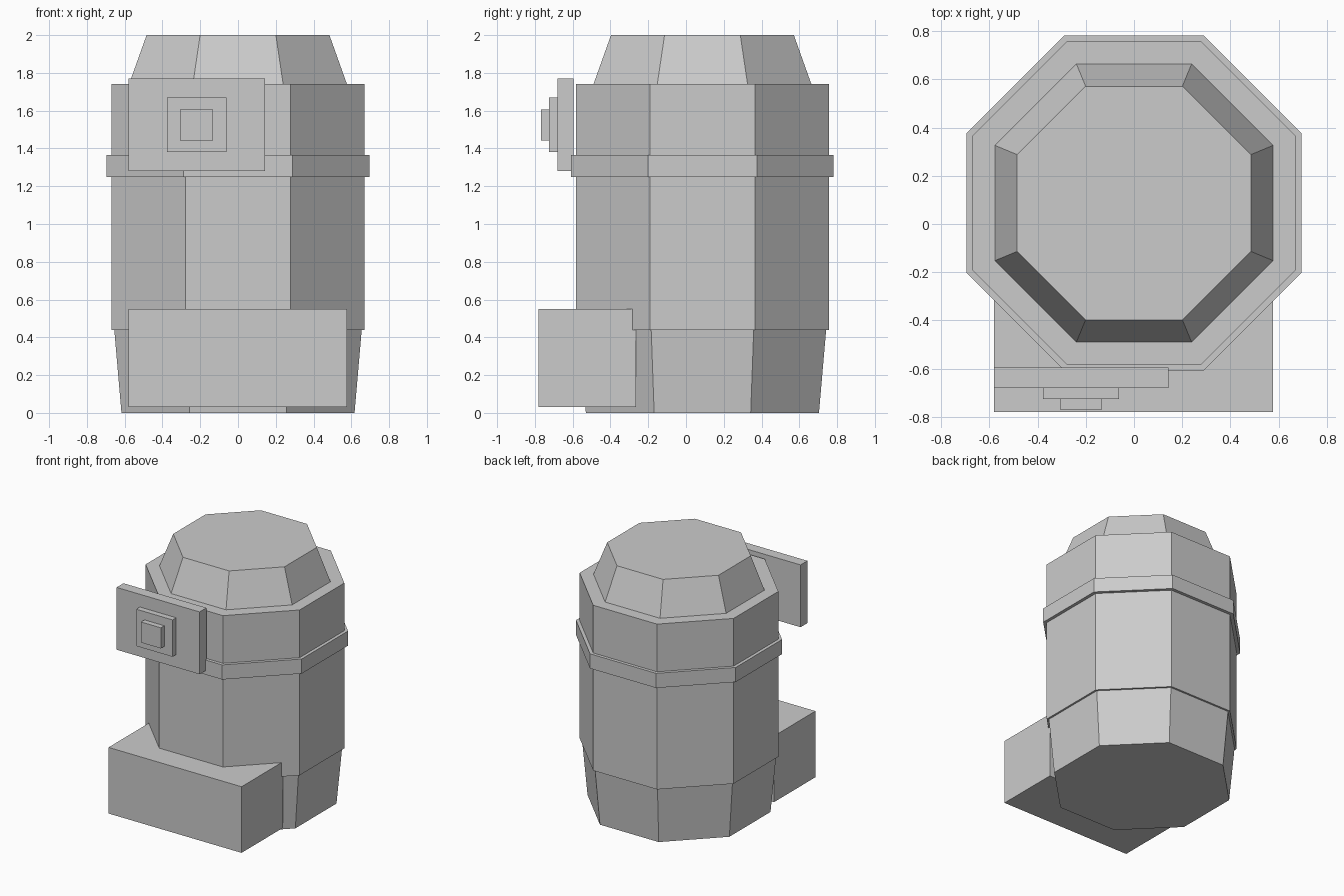
import bpy, bmesh, math

if "Cube" in bpy.data.objects:
    bpy.data.objects.remove(bpy.data.objects["Cube"])

grey = bpy.data.materials.new("plain_grey")
grey.diffuse_color = (0.6, 0.6, 0.6, 1)
grey.use_nodes = True
grey.node_tree.nodes["Principled BSDF"].inputs["Base Color"].default_value = grey.diffuse_color

CENTRE_Y = 0.087  # axis of the octagonal barrel


def finish(name, bm):
    bmesh.ops.recalc_face_normals(bm, faces=bm.faces)
    mesh = bpy.data.meshes.new(name)
    bm.to_mesh(mesh)
    bm.free()
    mesh.materials.append(grey)
    bpy.context.collection.objects.link(bpy.data.objects.new(name, mesh))


def octagon(name, flat_low, flat_high, z0, z1):
    """Tapered eight-sided prism, sized by centre-to-flat distance."""
    bm = bmesh.new()
    rings = []
    for flat, z in ((flat_low, z0), (flat_high, z1)):
        r = flat / math.cos(math.pi / 8)
        rings.append([bm.verts.new((r * math.cos(math.pi / 8 + i * math.pi / 4),
                                    CENTRE_Y + r * math.sin(math.pi / 8 + i * math.pi / 4), z))
                      for i in range(8)])
    for ring in rings:
        bm.faces.new(ring)
    low, high = rings
    for i in range(8):
        j = (i + 1) % 8
        bm.faces.new((low[i], low[j], high[j], high[i]))
    finish(name, bm)


def box(name, xs, ys, zs):
    bm = bmesh.new()
    bmesh.ops.create_cube(bm, size=1)
    for v in bm.verts:
        v.co = [lo + (c + 0.5) * (hi - lo) for c, (lo, hi) in zip(v.co, (xs, ys, zs))]
    finish(name, bm)


# Barrel: tapered foot, straight body, raised band, tapered lid
octagon("barrel_foot", 0.617, 0.655, 0.0, 0.44)
octagon("barrel_body", 0.67, 0.67, 0.44, 1.74)
octagon("barrel_band", 0.695, 0.695, 1.25, 1.365)
octagon("barrel_lid", 0.577, 0.484, 1.74, 2.0)

# Front step block
box("front_block", (-0.58, 0.577), (-0.78, -0.265), (0.03, 0.55))

# Stepped panel with button
box("panel_plate", (-0.58, 0.142), (-0.68, -0.595), (1.28, 1.77))
box("panel_step", (-0.377, -0.062), (-0.725, -0.68), (1.38, 1.67))
box("panel_button", (-0.306, -0.133), (-0.768, -0.725), (1.443, 1.605))
